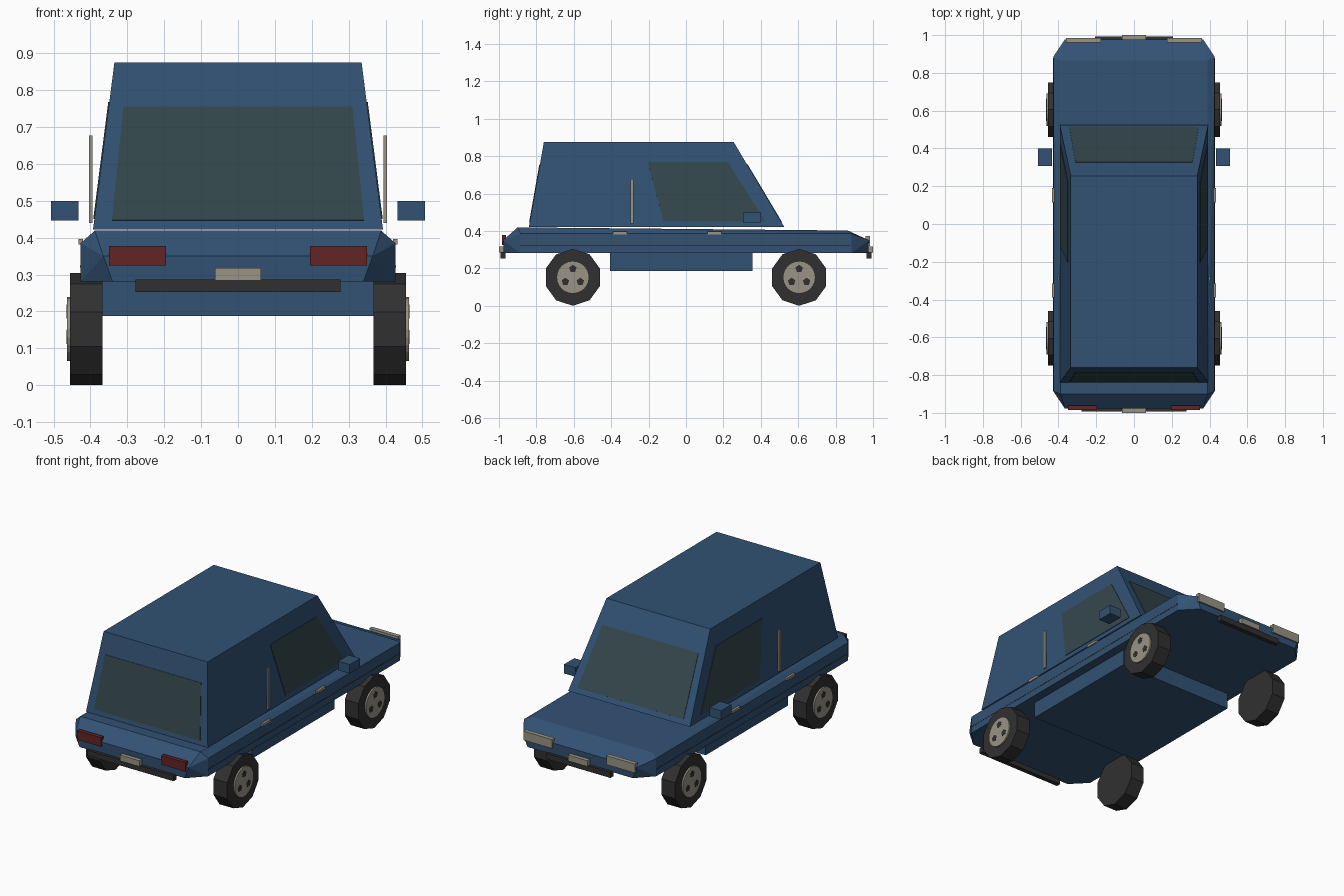
import bpy, bmesh
from math import pi, sin, cos
from mathutils import Vector, Matrix

if "Cube" in bpy.data.objects:
    bpy.data.objects.remove(bpy.data.objects["Cube"])


def material(name, r, g, b):
    m = bpy.data.materials.new(name)
    m.use_nodes = True
    m.diffuse_color = (r, g, b, 1)
    bsdf = next(n for n in m.node_tree.nodes if n.type == 'BSDF_PRINCIPLED')
    bsdf.inputs["Base Color"].default_value = (r, g, b, 1)
    return m


BLUE = material("blue paint", .032, .084, .174)
GLASS = material("dark glass", .034, .063, .074)
RED = material("red lamp", .127, .018, .018)
BEIGE = material("beige trim", .32, .295, .23)
BLACK = material("black rubber", .03, .03, .03)


def finish(name, bm, mat):
    bmesh.ops.recalc_face_normals(bm, faces=bm.faces)
    mesh = bpy.data.meshes.new(name)
    bm.to_mesh(mesh)
    bm.free()
    mesh.materials.append(mat)
    ob = bpy.data.objects.new(name, mesh)
    bpy.context.scene.collection.objects.link(ob)
    return ob


def hull(name, points, mat):
    bm = bmesh.new()
    for p in points:
        bm.verts.new(p)
    bmesh.ops.convex_hull(bm, input=bm.verts)
    bmesh.ops.dissolve_limit(bm, angle_limit=.01, verts=bm.verts, edges=bm.edges)
    return finish(name, bm, mat)


def box(name, xs, ys, zs, mat):
    return hull(name, [(x, y, z) for x in xs for y in ys for z in zs], mat)


def pair(name, xs, ys, zs, mat):
    for s, side in ((1, "left"), (-1, "right")):
        box(f"{side}_{name}", [s * x for x in xs], ys, zs, mat)


def disc(name, radius, depth, sides, centre, mat, phase=0):
    # Prism whose axis runs along x, with a vertex pointing down
    bm = bmesh.new()
    bmesh.ops.create_cone(bm, cap_ends=True, segments=sides, radius1=radius,
                          radius2=radius, depth=depth)
    turn = Matrix.Rotation(pi / 2, 4, 'Y') @ Matrix.Rotation(phase, 4, 'Z')
    bmesh.ops.transform(bm, matrix=Matrix.Translation(centre) @ turn, verts=bm.verts)
    # Align one vertex with straight down
    low = max(bm.verts, key=lambda v: v.co.z)
    angle = Vector((low.co.y - centre[1], low.co.z - centre[2])).angle_signed(Vector((0, 1)))
    bmesh.ops.rotate(bm, cent=centre, matrix=Matrix.Rotation(-angle, 3, 'X'), verts=bm.verts)
    return finish(name, bm, mat)


def pane(name, corners, mat):
    # Thin plate lying on a flat panel
    a, b, c = (Vector(p) for p in corners[:3])
    n = (b - a).cross(c - a).normalized() * .003
    hull(name, [Vector(p) + k * n for p in corners for k in (-1, 1)], mat)


# Lower body with chamfered ends
body = []
for s in (-1, 1):
    for e in (-1, 1):
        body += [(s * .427, e * .885, .281), (s * .34, e * .975, .281),
                 (s * .427, e * .885, .385), (s * .365, e * .978, .35)]
    body += [(s * .388, -.9, .419), (s * .388, .865, .402)]
hull("lower_body", body, BLUE)
box("floor_pan", (-.375, .375), (-.405, .355), (.187, .285), BLUE)
pair("side_groove", (.42, .428), (-.885, .88), (.319, .324), BLACK)

# Cabin
Z0, Z1 = .422, .875


def cabin_at(z):
    t = (z - Z0) / (Z1 - Z0)
    return .393 - .058 * t, -.84 + .08 * t, .525 - .27 * t


cabin = []
for z in (Z0, Z1):
    w, rear, front = cabin_at(z)
    cabin += [(s * w, y, z) for s in (-1, 1) for y in (rear, front)]
hull("cabin", cabin, BLUE)

# Windows
low, high = .447, .755
for name, i in (("tail_window", 1), ("windshield", 2)):
    y0, y1 = cabin_at(low)[i], cabin_at(high)[i]
    pane(name, [(-.342, y0, low), (.342, y0, low), (.31, y1, high), (-.31, y1, high)], GLASS)
for s, side in ((1, "left"), (-1, "right")):
    outline = ((-.12, .45), (.425, .45), (.224, .768), (-.204, .768))
    pane(f"{side}_side_window", [(s * cabin_at(z)[0], y, z) for y, z in outline], GLASS)

# Side fittings
pair("mirror", (.433, .507), (.306, .4), (.446, .499), BLUE)
pair("pillar_strip", (.395, .404), (-.297, -.28), (.44, .677), BEIGE)
pair("rear_door_handle", (.42, .433), (-.39, -.315), (.382, .397), BEIGE)
pair("front_door_handle", (.42, .433), (.115, .19), (.382, .397), BEIGE)

# Lamps, bumpers and plates
pair("tail_lamp", (.195, .35), (-.985, -.962), (.325, .378), RED)
pair("headlamp", (.175, .36), (.96, .985), (.32, .372), BEIGE)
box("tail_bumper", (-.278, .278), (-.992, -.965), (.253, .286), BLACK)
box("hood_bumper", (-.207, .207), (.965, .992), (.253, .286), BLACK)
box("tail_plate", (-.063, .063), (-1, -.97), (.284, .318), BEIGE)
box("hood_plate", (-.063, .063), (.97, 1), (.284, .318), BEIGE)

# Wheels with hubcaps and three dark openings
for s, side in ((1, "left"), (-1, "right")):
    for y, end in ((-.605, "tail"), (.605, "hood")):
        label = f"{side}_{end}"
        disc(f"{label}_tyre", .152, .088, 10, (s * .411, y, .152), BLACK)
        disc(f"{label}_hubcap", .087, .02, 24, (s * .454, y, .152), BEIGE)
        for k in range(3):
            a = pi / 2 + k * 2 * pi / 3
            centre = (s * .463, y + .046 * cos(a), .152 + .046 * sin(a))
            disc(f"{label}_hub_opening_{k + 1}", .021, .004, 5, centre, BLACK)
